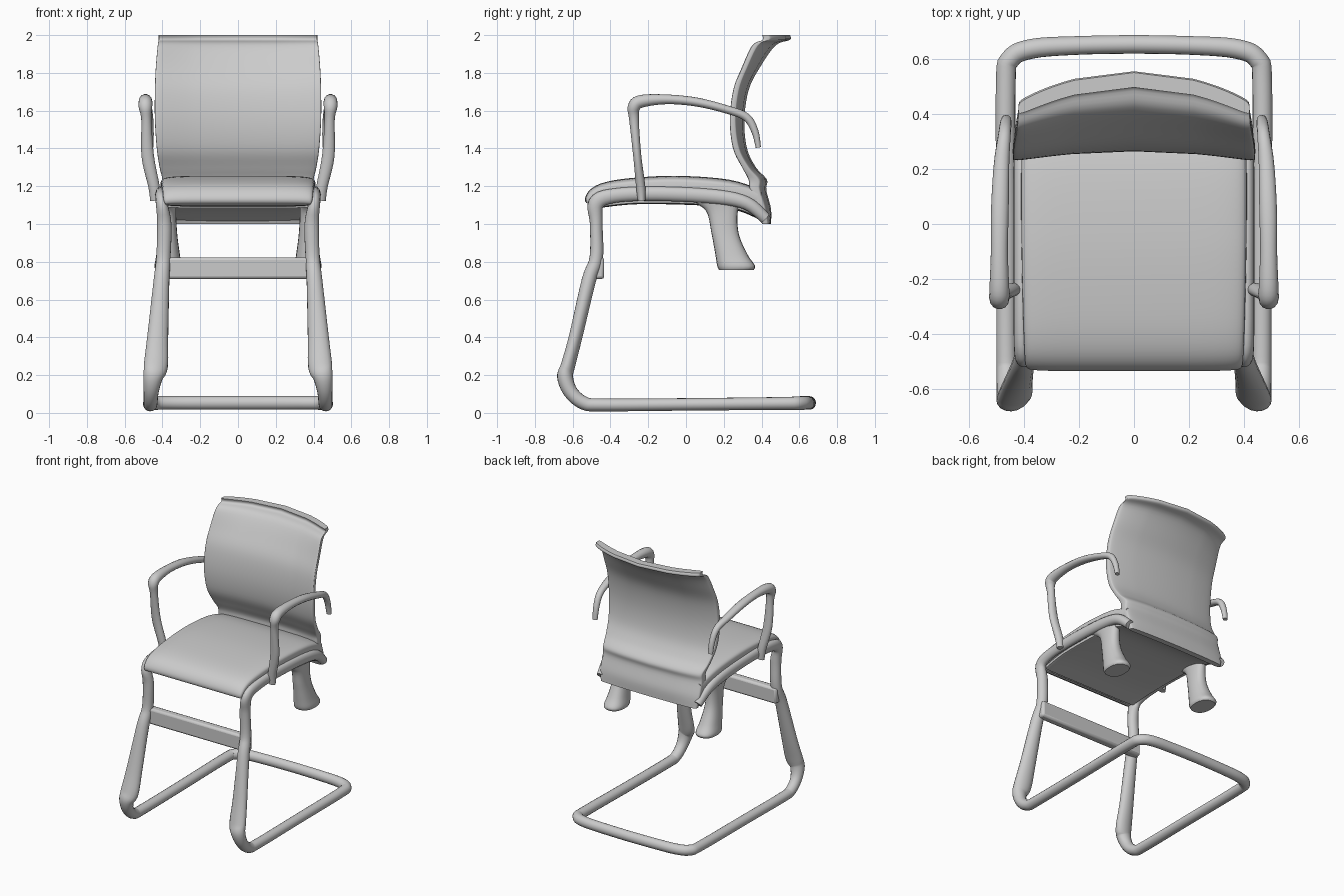
import bpy, bmesh, math
from mathutils import Vector


def resample(pts, k):
    """Catmull-Rom through stations of any number of columns."""
    out = []
    for i in range(len(pts) - 1):
        p0, p1, p2, p3 = (pts[max(i - 1, 0)], pts[i], pts[i + 1],
                          pts[min(i + 2, len(pts) - 1)])
        for s in range(k):
            t = s / k
            out.append([0.5 * (2 * b + (c - a) * t + (2 * a - 5 * b + 4 * c - d) * t * t
                               + (3 * b - a - 3 * c + d) * t ** 3)
                        for a, b, c, d in zip(p0, p1, p2, p3)])
    out.append(list(pts[-1]))
    return out


def finish(ob, mirror, angle=40):
    if mirror:
        m = ob.modifiers.new("mirror", 'MIRROR')
        m.merge_threshold = 0.002
    bpy.ops.object.select_all(action='DESELECT')
    ob.select_set(True)
    bpy.context.view_layer.objects.active = ob
    bpy.ops.object.shade_smooth_by_angle(angle=math.radians(angle))


def sweep(name, stations, n=2.0, sides=16, k=5, level=False, mirror=False):
    """Loft superellipses; station = x, y, z, half width, half depth, sag."""
    st = resample([tuple(s) + (0,) * (6 - len(s)) for s in stations], k)
    bm = bmesh.new()
    side, prev, rings = Vector((1, 0, 0)), None, []
    for i, (x, y, z, a, b, sag) in enumerate(st):
        t = Vector(st[min(i + 1, len(st) - 1)][:3]) - Vector(st[max(i - 1, 0)][:3])
        t = Vector((0, 0, 1)) if level else t.normalized()
        if prev is None:
            side = (side - t * side.dot(t)).normalized()
        else:
            side = prev.rotation_difference(t) @ side
        prev, up, ring = t, t.cross(side), []
        for j in range(sides):
            th = 2 * math.pi * j / sides
            c, s = math.cos(th), math.sin(th)
            u = math.copysign(abs(c) ** (2 / n), c)
            v = math.copysign(abs(s) ** (2 / n), s)
            co = Vector((x, y, z)) + side * (a * u) + up * (b * v)
            co.y -= sag * u * u
            ring.append(bm.verts.new(co))
        rings.append(ring)
    for r, q in zip(rings, rings[1:]):
        for j in range(sides):
            bm.faces.new((r[j], r[(j + 1) % sides], q[(j + 1) % sides], q[j]))
    bm.faces.new(rings[0])
    bm.faces.new(rings[-1])
    bmesh.ops.recalc_face_normals(bm, faces=bm.faces)
    me = bpy.data.meshes.new(name)
    bm.to_mesh(me)
    bm.free()
    ob = bpy.data.objects.new(name, me)
    bpy.context.collection.objects.link(ob)
    finish(ob, mirror)
    return ob


# Padded seat with a rolled front lip
sweep("seat", [
    (0, -0.515, 1.105, 0.385, 0.015), (0, -0.50, 1.125, 0.395, 0.042),
    (0, -0.44, 1.16, 0.40, 0.055), (0, -0.30, 1.18, 0.405, 0.062),
    (0, -0.05, 1.19, 0.41, 0.065), (0, 0.22, 1.17, 0.41, 0.065),
    (0, 0.39, 1.13, 0.40, 0.05)], n=6, sides=48)

# Curved backrest: hollow across its width, flared at the top
sweep("backrest", [
    (0, 0.43, 1.00, 0.385, 0.02, 0.01), (0, 0.415, 1.08, 0.40, 0.035, 0.02),
    (0, 0.39, 1.18, 0.40, 0.035, 0.025), (0, 0.39, 1.235, 0.40, 0.038, 0.03),
    (0, 0.345, 1.30, 0.415, 0.025, 0.03), (0, 0.30, 1.40, 0.43, 0.023, 0.035),
    (0, 0.287, 1.55, 0.44, 0.022, 0.04), (0, 0.31, 1.71, 0.44, 0.022, 0.045),
    (0, 0.37, 1.83, 0.435, 0.022, 0.06), (0, 0.45, 1.945, 0.425, 0.024, 0.085),
    (0, 0.522, 1.975, 0.42, 0.028, 0.10), (0, 0.524, 2.00, 0.42, 0.027, 0.105)],
    n=7, sides=64, level=True)

# Side rail, front leg and floor tube in one continuous bend per side
sweep("cantilever_frame", [
    (0.39, 0.42, 1.03, 0.03, 0.03), (0.405, 0.32, 1.11, 0.03, 0.035),
    (0.41, 0.15, 1.145, 0.028, 0.038), (0.41, -0.15, 1.16, 0.028, 0.038),
    (0.41, -0.38, 1.15, 0.028, 0.038), (0.405, -0.475, 1.11, 0.03, 0.042),
    (0.39, -0.475, 1.00, 0.038, 0.034), (0.395, -0.475, 0.82, 0.038, 0.036),
    (0.405, -0.515, 0.70, 0.042, 0.038), (0.425, -0.585, 0.40, 0.056, 0.036),
    (0.435, -0.625, 0.25, 0.064, 0.038), (0.45, -0.64, 0.19, 0.052, 0.042),
    (0.46, -0.61, 0.11, 0.04, 0.038), (0.463, -0.54, 0.052, 0.037, 0.036),
    (0.465, -0.44, 0.042, 0.036, 0.034), (0.465, 0.0, 0.045, 0.036, 0.033),
    (0.467, 0.50, 0.05, 0.036, 0.034), (0.45, 0.60, 0.052, 0.036, 0.036),
    (0.37, 0.638, 0.053, 0.036, 0.036), (0.20, 0.65, 0.053, 0.034, 0.036),
    (0, 0.654, 0.053, 0.034, 0.036)], mirror=True)

# Flat bar between the front legs with rounded end knobs
bpy.ops.mesh.primitive_cube_add(size=1, location=(0, -0.463, 0.766))
bar = bpy.context.object
bar.name = "front_crossbar"
bar.scale = (0.84, 0.06, 0.115)
bpy.ops.object.transform_apply(location=False, rotation=False, scale=True)
bev = bar.modifiers.new("bevel", 'BEVEL')
bev.width, bev.segments = 0.015, 2
finish(bar, False)
sweep("crossbar_knob", [
    (0.39, -0.462, 0.755, 0.045, 0.045), (0.45, -0.462, 0.755, 0.045, 0.045),
    (0.472, -0.462, 0.755, 0.03, 0.03)], mirror=True)

# Armrest: post, top rail and hooked rear end
sweep("armrest", [
    (0.435, -0.235, 1.125, 0.03, 0.02), (0.445, -0.24, 1.20, 0.03, 0.025),
    (0.478, -0.258, 1.36, 0.033, 0.022), (0.485, -0.275, 1.55, 0.027, 0.026),
    (0.49, -0.275, 1.62, 0.036, 0.034), (0.49, -0.235, 1.65, 0.036, 0.034),
    (0.49, -0.10, 1.66, 0.031, 0.026), (0.488, 0.06, 1.645, 0.032, 0.024),
    (0.482, 0.22, 1.605, 0.028, 0.022), (0.472, 0.32, 1.565, 0.023, 0.022),
    (0.467, 0.365, 1.49, 0.021, 0.019), (0.465, 0.383, 1.405, 0.018, 0.014)],
    sides=14, mirror=True)

# Flared stubs under the rear of the seat
sweep("rear_stub", [
    (0.37, 0.16, 1.13, 0.045, 0.15), (0.37, 0.19, 1.07, 0.042, 0.085),
    (0.37, 0.207, 0.95, 0.048, 0.072), (0.37, 0.24, 0.84, 0.062, 0.085),
    (0.37, 0.265, 0.78, 0.072, 0.10), (0.37, 0.267, 0.757, 0.066, 0.092)],
    n=2.4, sides=20, level=True, mirror=True)

# Thin shell closing the underside of the seat
sweep("seat_underpan", [
    (0, -0.46, 1.10, 0.38, 0.015), (0, -0.25, 1.12, 0.39, 0.015),
    (0, 0.10, 1.115, 0.39, 0.018), (0, 0.28, 1.09, 0.39, 0.02),
    (0, 0.42, 1.03, 0.38, 0.02)], n=6, sides=32)
